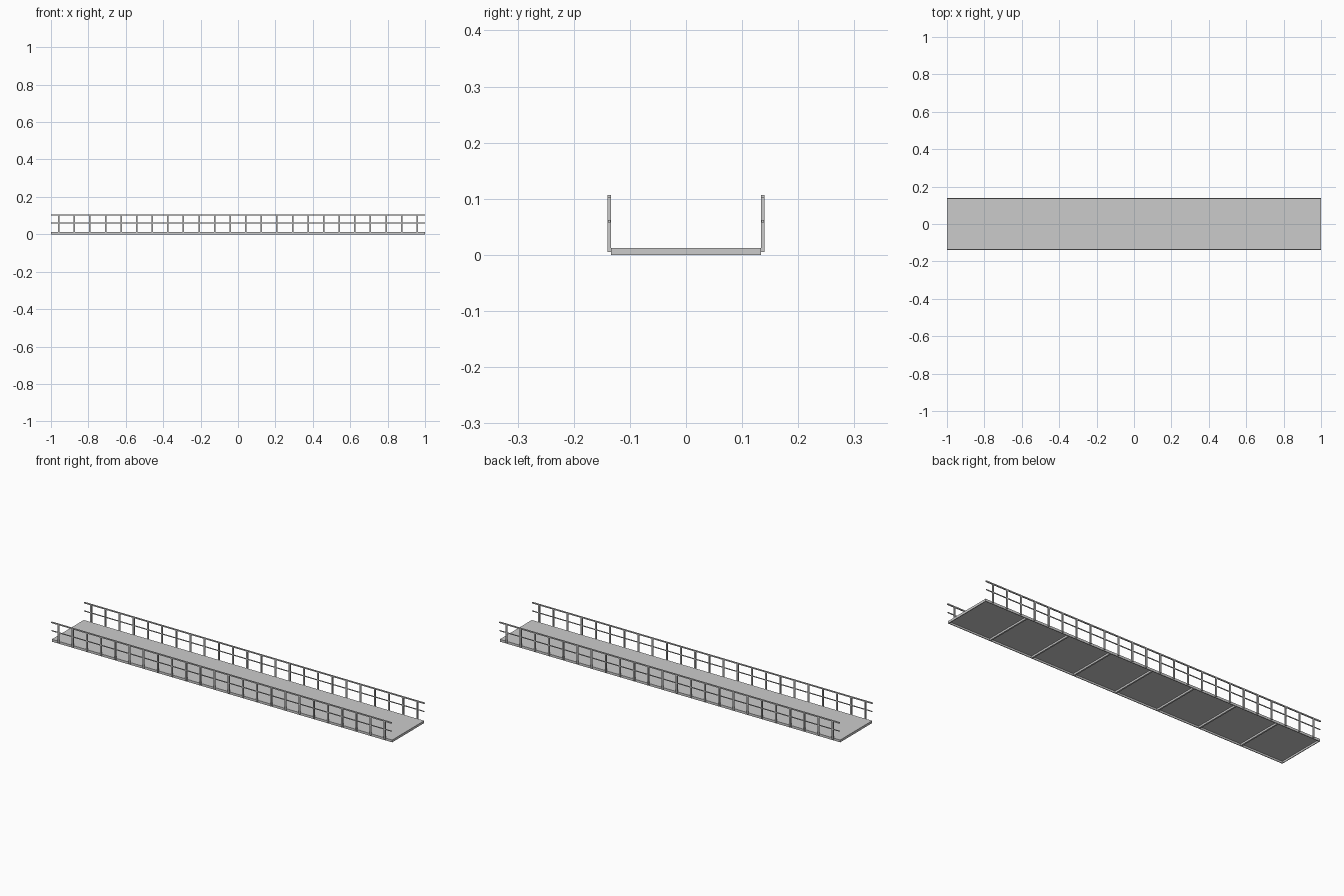
import bpy, bmesh
from mathutils import Matrix, Vector

if "Cube" in bpy.data.objects:
    bpy.data.objects.remove(bpy.data.objects["Cube"])


def boxes(name, spans):
    """One object made of axis-aligned boxes given as (x0, x1, y0, y1, z0, z1)."""
    bm = bmesh.new()
    for x0, x1, y0, y1, z0, z1 in spans:
        m = (Matrix.Translation(((x0 + x1) / 2, (y0 + y1) / 2, (z0 + z1) / 2))
             @ Matrix.Diagonal((x1 - x0, y1 - y0, z1 - z0, 1)))
        bmesh.ops.create_cube(bm, size=1, matrix=m)
    me = bpy.data.meshes.new(name)
    bm.to_mesh(me)
    bm.free()
    ob = bpy.data.objects.new(name, me)
    bpy.context.collection.objects.link(ob)
    return ob


L, W, H = 1.0, 0.134, 0.0125      # half length, half width, deck height
T = 0.004                         # beam thickness

# Walking surface
boxes("deck_plate", [(-L, L, -W, W, H - 0.003, H)])

# Edge beams under the deck
boxes("side_beams", [(-L, L, s * W - (T if s > 0 else 0), s * W + (T if s < 0 else 0), 0, H - 0.003)
                     for s in (-1, 1)])
boxes("end_beams", [(-L, -L + T, -W + T, W - T, 0, H - 0.003),
                    (L - T, L, -W + T, W - T, 0, H - 0.003)])

# Cross ribs splitting the underside into eight bays
boxes("cross_ribs", [(-L + i * 0.25 - 0.004, -L + i * 0.25 + 0.004, -W + T, W - T, 0, H - 0.003)
                     for i in range(1, 8)])

# Railings on both long sides
for side, s in (("front", -1), ("back", 1)):
    y = s * 0.137
    step = 2 * L / 24
    boxes(side + "_posts", [(-L + (i + 0.5) * step - 0.004, -L + (i + 0.5) * step + 0.004,
                             y - 0.003, y + 0.003, 0.005, 0.103) for i in range(24)])
    boxes(side + "_top_rail", [(-L, L, y - 0.003, y + 0.003, 0.101, 0.107)])
    boxes(side + "_mid_rail", [(-L, L, y - 0.002, y + 0.002, 0.058, 0.062)])
